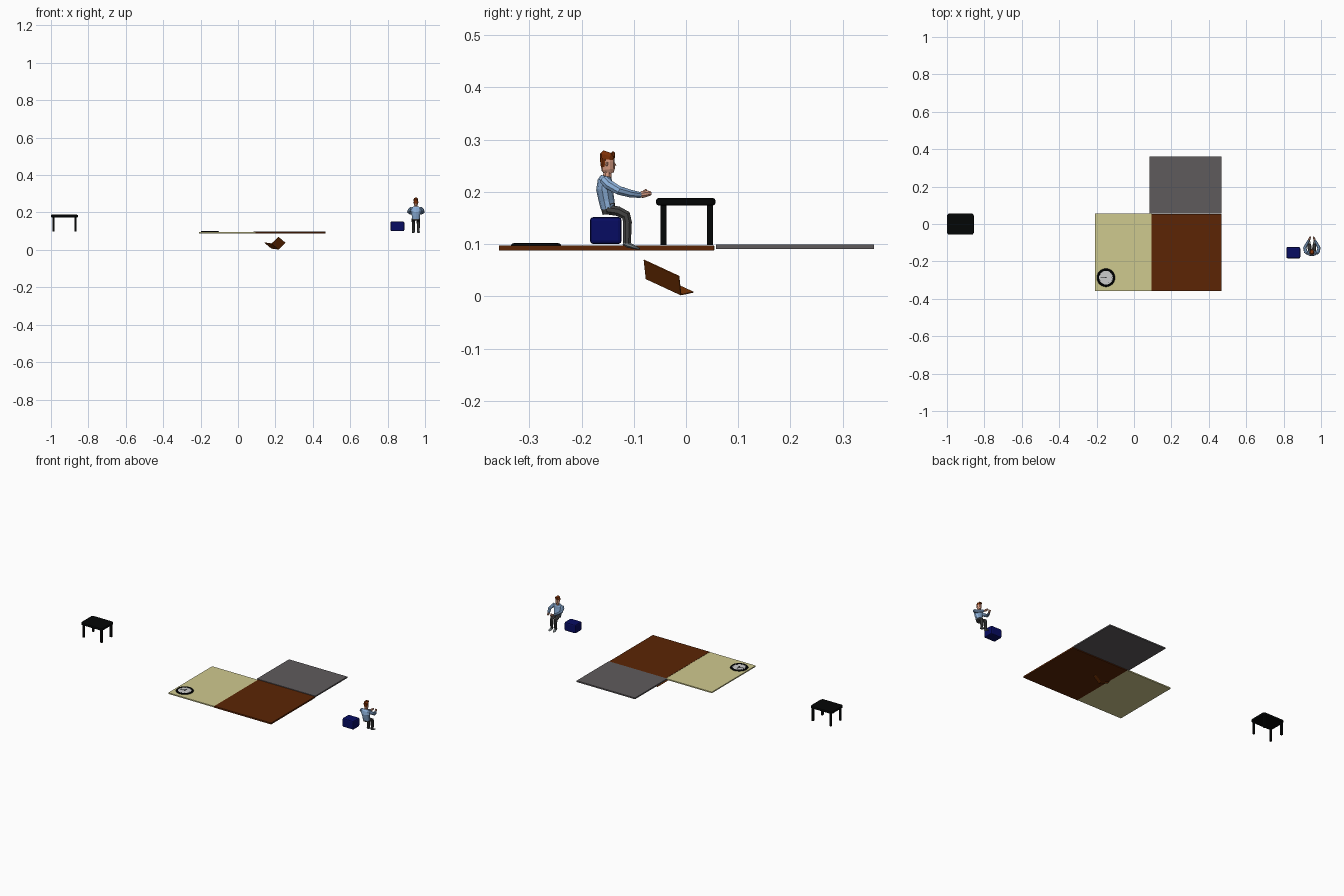
import bpy, bmesh, math
from mathutils import Vector

if "Cube" in bpy.data.objects:
    bpy.data.objects.remove(bpy.data.objects["Cube"])


def material(name, r, g, b):
    m = bpy.data.materials.new(name)
    m.diffuse_color = tuple((c / 255) ** 2.2 for c in (r, g, b)) + (1,)
    m.use_nodes = True
    m.node_tree.nodes["Principled BSDF"].inputs["Base Color"].default_value = m.diffuse_color
    return m


BLACK = material("black", 12, 14, 14)
BLUE = material("navy", 16, 20, 98)
BROWN = material("dark_brown", 92, 41, 13)
YELLOW = material("pale_yellow", 206, 200, 141)
GREY = material("slate", 95, 91, 93)
ORANGE = material("orange_brown", 140, 64, 16)
WHITE = material("white", 215, 215, 212)
SHIRT = material("shirt_blue", 140, 176, 218)
TROUSER = material("trouser_grey", 68, 68, 68)
SHOE = material("shoe_grey", 120, 128, 130)
SKIN = material("skin", 215, 155, 130)
HAIR = material("hair", 125, 52, 16)


def finish(name, bm, mat):
    bmesh.ops.recalc_face_normals(bm, faces=bm.faces)
    me = bpy.data.meshes.new(name)
    bm.to_mesh(me)
    bm.free()
    ob = bpy.data.objects.new(name, me)
    bpy.context.collection.objects.link(ob)
    me.materials.append(mat)
    return ob


def box(name, lo, hi, mat, bevel=0, segments=2):
    bm = bmesh.new()
    bmesh.ops.create_cube(bm, size=1)
    for v in bm.verts:
        v.co = Vector([lo[i] + (v.co[i] + .5) * (hi[i] - lo[i]) for i in range(3)])
    ob = finish(name, bm, mat)
    if bevel:
        m = ob.modifiers.new("bevel", 'BEVEL')
        m.width, m.segments = bevel, segments
    return ob


def tube(name, rings, mat, sides=8, side=(1, 0, 0)):
    """Skin along rings of (x, y, z, half width, half depth)."""
    bm = bmesh.new()
    pts = [Vector(r[:3]) for r in rings]
    loops = []
    for i, r in enumerate(rings):
        t = (pts[min(i + 1, len(pts) - 1)] - pts[max(i - 1, 0)]).normalized()
        s = Vector(side)
        s = (s - t * s.dot(t)).normalized()
        u = t.cross(s)
        loops.append([bm.verts.new(pts[i] + s * r[3] * math.cos(a) + u * r[4] * math.sin(a))
                      for a in (2 * math.pi * (k + .5) / sides for k in range(sides))])
    for a, b in zip(loops, loops[1:]):
        for k in range(sides):
            n = (k + 1) % sides
            bm.faces.new((a[k], a[n], b[n], b[k]))
    bm.faces.new(loops[0])
    bm.faces.new(loops[-1])
    return finish(name, bm, mat)


def panel(name, origin, u, v, thick, mat):
    n = u.cross(v).normalized() * thick
    bm = bmesh.new()
    base = [origin, origin + u, origin + u + v, origin + v]
    f = bm.faces.new([bm.verts.new(p) for p in base])
    ext = bmesh.ops.extrude_face_region(bm, geom=[f])
    bmesh.ops.translate(bm, vec=n, verts=[e for e in ext["geom"] if isinstance(e, bmesh.types.BMVert)])
    return finish(name, bm, mat)


# floor and rug slabs
box("brown_floor", (.094, -.358, .088), (.469, .054, .097), BROWN)
box("yellow_floor", (-.209, -.358, .089), (.094, .055, .096), YELLOW)
box("grey_floor", (.084, .057, .091), (.469, .36, .099), GREY)

# table with rounded corners
top = box("table_top", (-1, -.057, .174), (-.856, .056, .188), BLACK, .004)
bm = bmesh.new()
bm.from_mesh(top.data)
corners = [e for e in bm.edges if abs(e.verts[0].co.z - e.verts[1].co.z) > .01]
bmesh.ops.bevel(bm, geom=corners, offset=.013, segments=3, profile=.5, affect='EDGES')
bm.to_mesh(top.data)
bm.free()
for nx, x in (("left", -.987), ("right", -.869)):
    for ny, y in (("front", -.043), ("back", .046)):
        box(f"table_{ny}_{nx}_leg", (x - .006, y - .006, .098), (x + .006, y + .006, .176), BLACK, .002)

# padded stool
box("stool", (.815, -.184, .1), (.889, -.123, .152), BLUE, .007)

# clock lying on the yellow floor
CX, CY = -.15, -.287
tube("clock_face", [(CX, CY, .094, .045, .045), (CX, CY, .0985, .045, .045)], WHITE, 32)
bm = bmesh.new()
prof = [(.036, .095), (.037, .1), (.041, .102), (.046, .101), (.049, .096)]
vs = [bm.verts.new((CX + r, CY, z)) for r, z in prof]
es = [bm.edges.new((vs[i], vs[(i + 1) % 5])) for i in range(5)]
bmesh.ops.spin(bm, geom=vs + es, cent=(CX, CY, 0), axis=(0, 0, 1), angle=2 * math.pi, steps=32,
               use_merge=True)
bmesh.ops.remove_doubles(bm, verts=bm.verts, dist=.0001)
finish("clock_rim", bm, BLACK)
box("clock_minute_hand", (CX - .03, CY - .001, .0985), (CX, CY + .001, .1), BLACK)
box("clock_hour_hand", (CX - .001, CY, .0985), (CX + .001, CY + .022, .1), BLACK)
tube("clock_hub", [(CX, CY, .0985, .003, .003), (CX, CY, .102, .003, .003)], BLACK, 10)
for k in range(12):
    a = k * math.pi / 6
    x, y = CX + .032 * math.cos(a), CY + .032 * math.sin(a)
    box(f"clock_mark_{k}", (x - .001, y - .001, .098), (x + .001, y + .001, .0992), BLACK)

# open hinged case, tilted below the floor
hinge = Vector((.217, -.010, .002))
along = Vector((-.037, -.067, .031))
panel("case_lid", hinge, along, Vector((.037, -.004, .036)), .002, ORANGE)
panel("case_base", hinge, along, Vector((-.039, .024, .005)), -.002, ORANGE)

# seated man facing +y
MX = .951
tube("torso", [(MX, -.149, .168, .022, .014), (MX, -.152, .183, .023, .015),
               (MX, -.156, .205, .028, .016), (MX, -.155, .222, .030, .014),
               (MX, -.153, .230, .017, .010)], SHIRT, 10)
tube("hips", [(MX, -.147, .158, .021, .013), (MX, -.150, .177, .022, .014)], TROUSER, 10)
tube("neck", [(MX, -.151, .226, .009, .009), (MX, -.150, .242, .008, .008)], SKIN)
tube("head", [(MX, -.147, .235, .007, .009), (MX, -.149, .243, .011, .013),
              (MX, -.150, .257, .012, .0135), (MX, -.150, .268, .011, .013)], SKIN, 10)
tube("nose", [(MX, -.138, .256, .0015, .0015), (MX, -.135, .250, .002, .002)], SKIN, 6)
tube("hair_top", [(MX, -.151, .262, .0125, .0135), (MX, -.150, .270, .0125, .0145),
                  (MX, -.148, .276, .009, .011)], HAIR, 10)
tube("hair_back", [(MX, -.157, .248, .010, .006), (MX, -.157, .265, .0125, .008)], HAIR, 10)
box("hair_fringe", (MX - .009, -.143, .267), (MX + .009, -.136, .277), HAIR, .002, 1)

for tag, s in (("left", -1), ("right", 1)):
    X = lambda d: MX + s * d
    tube(f"{tag}_ear", [(X(.011), -.151, .257, .003, .002), (X(.013), -.152, .250, .002, .002)], SKIN, 6)
    tube(f"{tag}_arm", [(X(.024), -.157, .223, .009, .009), (X(.033), -.148, .214, .010, .010),
                        (X(.038), -.129, .203, .009, .009), (X(.028), -.108, .197, .008, .008),
                        (X(.017), -.088, .194, .006, .006)], SHIRT)
    tube(f"{tag}_hand", [(X(.018), -.091, .194, .004, .004), (X(.014), -.083, .195, .006, .007),
                         (X(.010), -.073, .197, .005, .006), (X(.008), -.067, .197, .003, .004)], SKIN)
    tube(f"{tag}_thumb", [(X(.012), -.084, .199, .002, .002), (X(.007), -.076, .204, .002, .002)], SKIN, 6)
    tube(f"{tag}_leg", [(X(.011), -.151, .166, .011, .010), (X(.012), -.130, .163, .011, .010),
                        (X(.013), -.115, .155, .010, .010), (X(.013), -.112, .142, .009, .009),
                        (X(.013), -.113, .101, .008, .008)], TROUSER)
    tube(f"{tag}_shoe", [(X(.013), -.120, .102, .007, .004), (X(.013), -.112, .099, .008, .006),
                         (X(.014), -.098, .094, .008, .004), (X(.015), -.089, .091, .005, .002)], SHOE)
